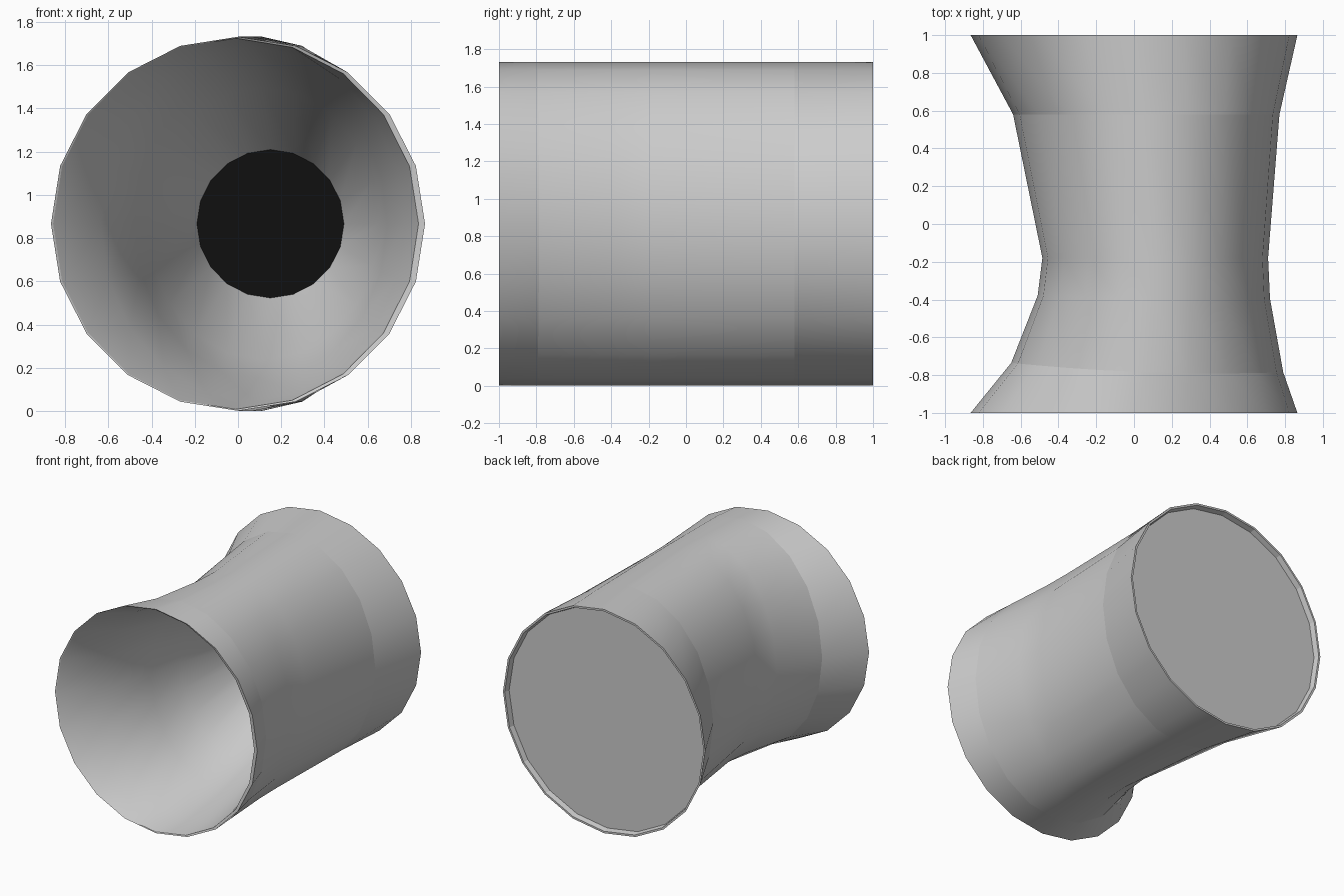
import bpy, bmesh
from math import sin, cos, tau, radians

if "Cube" in bpy.data.objects:
    bpy.data.objects.remove(bpy.data.objects["Cube"])

SIDES = 20
CZ = 0.866


def grey(name, v):
    m = bpy.data.materials.new(name)
    m.diffuse_color = (v, v, v, 1)
    m.use_nodes = True
    m.node_tree.nodes["Principled BSDF"].inputs["Base Color"].default_value = m.diffuse_color
    return m


def ring(bm, y, left, right, rz, bow=0.0):
    """Elliptical section from x=left to x=right; bow bends it along y."""
    cx, rx = (left + right) / 2, (right - left) / 2
    vs = []
    for i in range(SIDES):
        a = tau * i / SIDES
        c = cos(a)
        vs.append(bm.verts.new((cx + rx * c, y + bow * (c * c - c), CZ + rz * sin(a))))
    return vs


def loft(name, sections, mat=None, cap=False, outward=True):
    bm = bmesh.new()
    rings = [ring(bm, *s) for s in sections]
    for a, b in zip(rings, rings[1:]):
        for i in range(SIDES):
            j = (i + 1) % SIDES
            f = [a[i], b[i], b[j], a[j]]
            bm.faces.new(f if outward else f[::-1])
    if cap:
        bm.faces.new(rings[-1])
    me = bpy.data.meshes.new(name)
    # sections run front to back, so this winding faces outward
    bm.to_mesh(me)
    bm.free()
    ob = bpy.data.objects.new(name, me)
    bpy.context.collection.objects.link(ob)
    if mat:
        me.materials.append(mat)
    bpy.context.view_layer.objects.active = ob
    bpy.ops.object.select_all(action='DESELECT')
    ob.select_set(True)
    bpy.ops.object.shade_smooth_by_angle(angle=radians(35))
    return ob


R = 0.865
band = grey("band_grey", 0.55)
black = grey("black", 0.005)
front_edge = (-0.785, -0.65, 0.79, R, 0.025)
back_edge = (0.58, -0.64, 0.77, R)

# Outer shell: flared end bands and a pinched waist
loft("front_band", [(-1, -R, R, R), front_edge], band)
loft("waist", [front_edge, (-0.395, -0.51, 0.72, R, 0.008),
               (-0.18, -0.485, 0.71, R), back_edge])
loft("back_band", [back_edge, (1, -R, R, R)], band)

# Front rim and the deep off-centre funnel inside it
lip = (-0.995, -0.855, 0.835, 0.858)
loft("front_rim", [(-1, -R, R, R), lip], None, outward=False)
loft("funnel", [lip, (-0.78, -0.635, 0.77, 0.82), (-0.38, -0.48, 0.69, 0.72),
                (-0.1, -0.42, 0.65, 0.63), (0.5, -0.19, 0.49, 0.343)], None, outward=False)

# Black floor at the end of the funnel
bm = bmesh.new()
bm.faces.new(ring(bm, 0.5, -0.19, 0.49, 0.343))
me = bpy.data.meshes.new("funnel_floor")
bm.to_mesh(me)
bm.free()
me.materials.append(black)
bpy.context.collection.objects.link(bpy.data.objects.new("funnel_floor", me))

# Slightly recessed back cover
bm = bmesh.new()
outer, lip_b, inner = (ring(bm, y, -r, r, r) for y, r in ((1, R), (1, 0.85), (0.96, 0.84)))
for a, b in ((outer, lip_b), (lip_b, inner)):
    for i in range(SIDES):
        j = (i + 1) % SIDES
        bm.faces.new([a[i], b[i], b[j], a[j]])
bm.faces.new(inner[::-1])
me = bpy.data.meshes.new("back_cover")
bm.to_mesh(me)
bm.free()
bpy.context.collection.objects.link(bpy.data.objects.new("back_cover", me))
